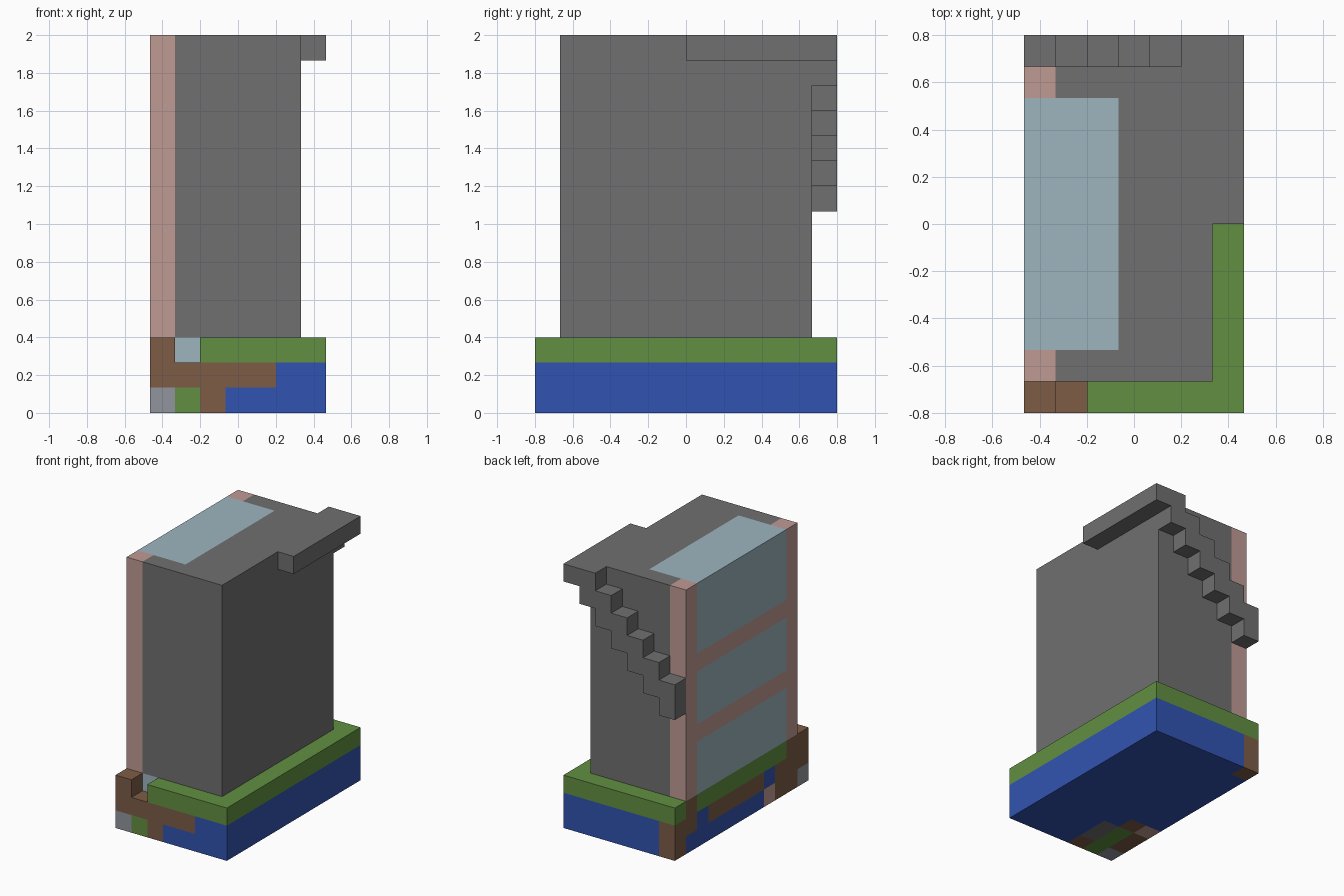
import bpy
import bmesh
from mathutils import Vector

if "Cube" in bpy.data.objects:
    bpy.data.objects.remove(bpy.data.objects["Cube"], do_unlink=True)

U = 2 / 15                       # edge of one block
NX, NY = 7, 12                   # footprint in blocks


def linear(c):
    c /= 255
    return c / 12.92 if c <= 0.04045 else ((c + 0.055) / 1.055) ** 2.4


def material(name, r, g, b):
    mat = bpy.data.materials.new(name)
    mat.use_nodes = True
    col = (linear(r), linear(g), linear(b), 1)
    mat.diffuse_color = col
    bsdf = mat.node_tree.nodes["Principled BSDF"]
    bsdf.inputs["Base Color"].default_value = col
    bsdf.inputs["Roughness"].default_value = 0.8
    return mat


STONE = material("stone_grey", 112, 112, 112)
GRASS = material("grass_green", 97, 143, 65)
WATER = material("water_blue", 49, 84, 177)
EARTH = material("earth_brown", 125, 92, 70)
FRAME = material("frame_pink", 192, 155, 148)
GLASS = material("glass_pale_blue", 157, 181, 191)
PALE = material("pale_stone", 145, 150, 158)
PALETTE = [STONE, GRASS, WATER, EARTH, FRAME, GLASS, PALE]

parts = {}                       # part name -> {block: material}


def fill(part, mat, x, y, z):
    """Fill the block ranges x, y, z (start, end) of a part; later fills repaint."""
    blocks = parts.setdefault(part, {})
    for i in range(*x):
        for j in range(*y):
            for k in range(*z):
                blocks[i, j, k] = mat


# foundation: water body with a grass layer
fill("foundation", WATER, (0, NX), (0, NY), (0, 2))
fill("foundation", GRASS, (0, NX), (0, NY), (2, 3))
# earth bank and stream mouth at the front corner
fill("foundation", EARTH, (0, 5), (0, 1), (1, 2))
fill("foundation", EARTH, (0, 1), (0, 3), (0, 2))
fill("foundation", EARTH, (0, 1), (0, 2), (2, 3))
fill("foundation", EARTH, (2, 3), (0, 1), (0, 1))
fill("foundation", GRASS, (1, 2), (0, 3), (0, 1))
fill("foundation", STONE, (2, 3), (1, 3), (0, 1))
fill("foundation", EARTH, (1, 2), (3, 4), (0, 1))
fill("foundation", PALE, (0, 1), (0, 1), (0, 1))
fill("foundation", FRAME, (0, 1), (3, 4), (0, 1))
fill("foundation", GLASS, (1, 2), (1, 2), (2, 3))
del parts["foundation"][1, 0, 2]
# earth on the window side and the back corner
fill("foundation", EARTH, (0, 1), (4, 9), (1, 2))
fill("foundation", EARTH, (0, 1), (10, 11), (1, 3))
fill("foundation", EARTH, (0, 1), (11, 12), (0, 2))

# tower with framed window wall and skylight
fill("tower", STONE, (0, 6), (1, 11), (3, 15))
fill("tower", FRAME, (0, 1), (1, 11), (3, 15))
for bottom, top in ((3, 6), (7, 10), (11, 15)):
    fill("tower", GLASS, (0, 1), (2, 10), (bottom, top))
fill("tower", GLASS, (0, 3), (2, 10), (14, 15))

# outside stair climbing the back, and the roof walkway it reaches
for step in range(6):
    fill("back_stair", STONE, (step, step + 1), (11, 12), (8 + step, 10 + step))
fill("roof_walkway", STONE, (6, 7), (6, 12), (14, 15))

occupied = {block for blocks in parts.values() for block in blocks}


def build(name, blocks):
    """Skin the exposed sides of the blocks and merge flat areas of one colour."""
    bm = bmesh.new()
    for block, mat in blocks.items():
        for axis in range(3):
            for side in (0, 1):
                near = list(block)
                near[axis] += 2 * side - 1
                if tuple(near) in occupied:
                    continue
                a, b = Vector(), Vector()
                a[(axis + 1) % 3] = 1
                b[(axis + 2) % 3] = 1
                corner = Vector(block)
                corner[axis] += side
                ring = [corner, corner + a, corner + a + b, corner + b]
                if side == 0:
                    ring.reverse()
                face = bm.faces.new([bm.verts.new(p) for p in ring])
                face.material_index = PALETTE.index(mat)
    bmesh.ops.remove_doubles(bm, verts=bm.verts, dist=0.01)
    bmesh.ops.dissolve_limit(bm, angle_limit=0.01, verts=bm.verts,
                             edges=bm.edges, delimit={'MATERIAL'})
    for v in bm.verts:
        v.co = (v.co - Vector((NX / 2, NY / 2, 0))) * U
    mesh = bpy.data.meshes.new(name)
    for mat in PALETTE:
        mesh.materials.append(mat)
    bm.to_mesh(mesh)
    bm.free()
    bpy.context.collection.objects.link(bpy.data.objects.new(name, mesh))


for part_name, part_blocks in parts.items():
    build(part_name, part_blocks)
